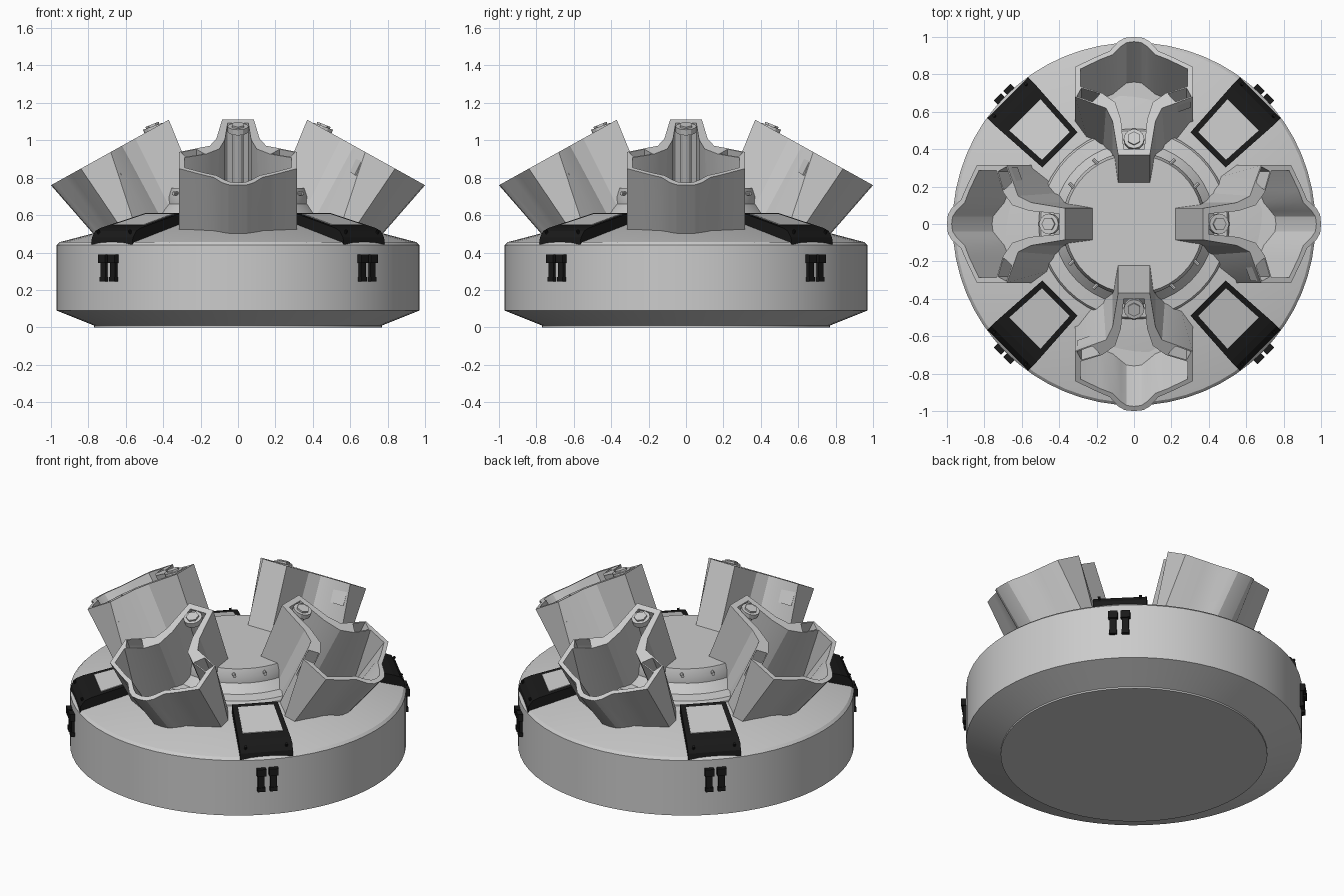
import bpy, bmesh, math
from mathutils import Matrix, Vector

if "Cube" in bpy.data.objects:
    bpy.data.objects.remove(bpy.data.objects["Cube"])

black = bpy.data.materials.new("black")
black.diffuse_color = (0.01, 0.01, 0.01, 1)
black.use_nodes = True
black.node_tree.nodes["Principled BSDF"].inputs["Base Color"].default_value = black.diffuse_color


def finish(name, bm, mat=None, smooth=None, copies=1, start=0):
    """Make the object, then place rotated copies around z."""
    bmesh.ops.recalc_face_normals(bm, faces=bm.faces)
    me = bpy.data.meshes.new(name)
    bm.to_mesh(me)
    bm.free()
    if mat:
        me.materials.append(mat)
    for i in range(copies):
        ob = bpy.data.objects.new(f"{name}_{i + 1}" if copies > 1 else name, me)
        ob.rotation_euler.z = math.radians(start + 90 * i)
        bpy.context.collection.objects.link(ob)
        if i == 0 and smooth:
            bpy.ops.object.select_all(action='DESELECT')
            ob.select_set(True)
            bpy.context.view_layer.objects.active = ob
            bpy.ops.object.shade_smooth_by_angle(angle=math.radians(smooth))


def lathe(name, profile, n=64):
    bm = bmesh.new()
    rings = []
    for r, z in profile:
        rings.append([bm.verts.new((r * math.cos(2 * math.pi * i / n),
                                    r * math.sin(2 * math.pi * i / n), z)) for i in range(n)])
    for a, b in zip(rings, rings[1:]):
        for i in range(n):
            j = (i + 1) % n
            bm.faces.new((a[i], a[j], b[j], b[i]))
    bm.faces.new(rings[0])
    bm.faces.new(rings[-1])
    finish(name, bm, smooth=25)


def rod(bm, a, b, r, n):
    a, b = Vector(a), Vector(b)
    d = b - a
    m = Matrix.Translation((a + b) / 2) @ d.to_track_quat('Z', 'Y').to_matrix().to_4x4()
    bmesh.ops.create_cone(bm, cap_ends=True, segments=n, radius1=r, radius2=r,
                          depth=d.length, matrix=m)


def slab(bm, profile):
    """Side profile of (radius, z, half width) swept across the tangent."""
    sides = [[bm.verts.new((r, s * w, z)) for r, z, w in profile] for s in (-1, 1)]
    n = len(profile)
    for i in range(n):
        j = (i + 1) % n
        bm.faces.new((sides[0][i], sides[0][j], sides[1][j], sides[1][i]))
    bm.faces.new(sides[0])
    bm.faces.new(sides[1])


# main disc and raised centre
lathe("disc_base", [(.77, 0), (.77, .01), (.97, .09), (.97, .44), (.955, .455), (.5, .575)])
lathe("centre_column", [(.51, .5), (.51, .585), (.5, .6), (.43, .61), (.385, .66),
                        (.385, .70), (.37, .745)], 48)

# open cups leaning outward: half outlines as (radius, half width)
rim_out = [(.37, .085), (.55, .115), (.62, .15), (.645, .22), (.68, .315), (.84, .315),
           (.895, .2), (.925, .13), (.975, .085), (.995, .05), (1.0, 0)]
base_out = [(.10, .085), (.27, .115), (.34, .17), (.40, .235), (.52, .315), (.57, .315),
            (.63, .2), (.66, .13), (.70, .085), (.725, .05), (.73, 0)]
rim_in = [(.40, .055), (.56, .07), (.65, .10), (.70, .17), (.735, .285), (.83, .285),
          (.88, .18), (.905, .115), (.95, .07), (.97, .04), (.975, 0)]


def rim_z(r):
    return 1.11 - (r - .37) * .556


def loop(bm, pts):
    pts = pts + [(x, -y, z) for x, y, z in reversed(pts[:-1])]
    return [bm.verts.new(p) for p in pts]


bm = bmesh.new()
depth = .80
floor = []
for (r, w), (ro, wo), (rb, wb) in zip(rim_in, rim_out, base_out):
    floor.append((r + depth * (rb - ro), w + depth * (wb - wo), rim_z(r) + depth * (.45 - rim_z(ro))))
loops = [loop(bm, [(r, w, .45) for r, w in base_out]),
         loop(bm, [(r, w, rim_z(r)) for r, w in rim_out]),
         loop(bm, [(r, w, rim_z(r)) for r, w in rim_in]),
         loop(bm, floor)]
n = len(loops[0])
pockets = []
for k in range(3):
    for i in range(n):
        j = (i + 1) % n
        f = bm.faces.new((loops[k][i], loops[k][j], loops[k + 1][j], loops[k + 1][i]))
        if k == 1 and i in (3, n - 5):
            pockets.append(f)
bm.faces.new(loops[0])
bm.faces.new(loops[3])
bmesh.ops.recalc_face_normals(bm, faces=bm.faces)
# pockets in the rim shoulders
bmesh.ops.inset_individual(bm, faces=pockets, thickness=.01)
for f in pockets:
    new = bmesh.ops.extrude_discrete_faces(bm, faces=[f])["faces"]
    bmesh.ops.translate(bm, verts=new[0].verts, vec=(-.06, 0, -.12))
finish("cup", bm, smooth=22, copies=4)

# rod and cap in the neck of each cup
bm = bmesh.new()
rod(bm, (.45, 0, 1.06), (.31, 0, .72), .03, 12)
rod(bm, (.445, 0, 1.045), (.456, 0, 1.075), .055, 12)
rod(bm, (.456, 0, 1.075), (.460, 0, 1.085), .038, 6)
finish("cup_rod", bm, copies=4)

# black frames with grey screens on the diagonals
bm = bmesh.new()
slab(bm, [(.955, .44, .155), (.95, .48, .155), (.925, .515, .155), (.885, .532, .153),
          (.56, .612, .133), (.56, .54, .133)])
for y in (-.12, .12):
    rod(bm, (.93, y, .50), (.94, y, .52), .008, 8)
finish("screen_frame", bm, black, copies=4, start=45)

bm = bmesh.new()
slab(bm, [(.825, .551, .118), (.825, .53, .118), (.59, .59, .105), (.59, .609, .105)])
finish("screen_panel", bm, copies=4, start=45)

# paired clips on the side wall
bm = bmesh.new()
for y in (-.036, .036):
    for z0, z1, w, d in ((.345, .39, .027, .997), (.25, .35, .019, .985), (.245, .27, .022, .99)):
        m = Matrix.Translation(((.95 + d) / 2, y, (z0 + z1) / 2)) @ \
            Matrix.Diagonal((d - .95, 2 * w, z1 - z0, 1))
        bmesh.ops.create_cube(bm, size=1, matrix=m)
finish("side_clip", bm, black, copies=4, start=45)

# little pegs on the centre column
bm = bmesh.new()
for y in (-.09, .09):
    rod(bm, (.36, y, .715), (.40, y, .715), .01, 8)
finish("column_peg", bm, copies=4, start=45)
